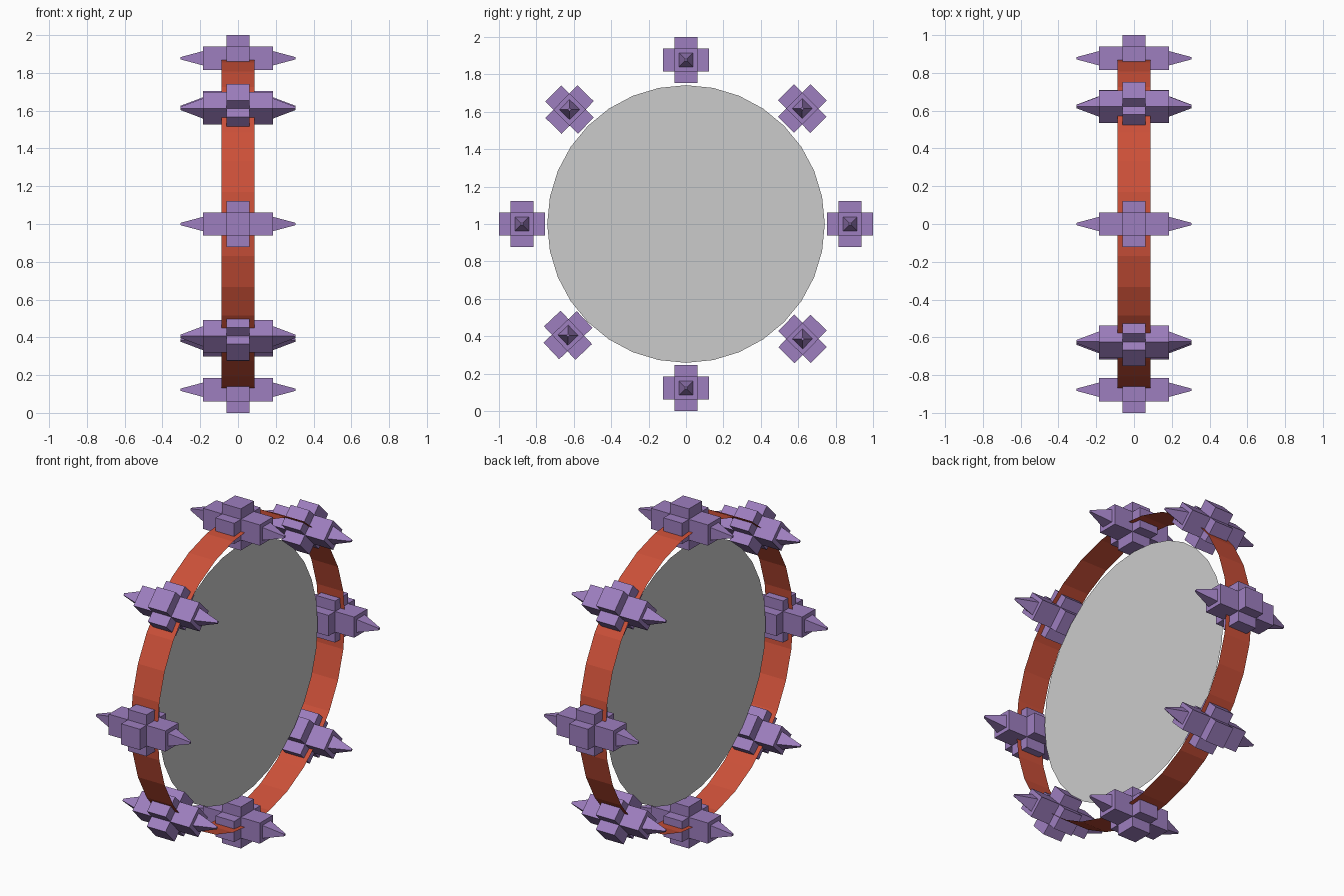
import bpy, bmesh, math
from mathutils import Vector, Matrix

if "Cube" in bpy.data.objects:
    bpy.data.objects.remove(bpy.data.objects["Cube"])

CENTRE = Vector((0, 0, 1))
SIDES = 32


def material(name, rgb):
    m = bpy.data.materials.new(name)
    m.diffuse_color = (*rgb, 1)
    m.use_nodes = True
    m.node_tree.nodes["Principled BSDF"].inputs["Base Color"].default_value = m.diffuse_color
    return m


def finish(bm, name, mat=None):
    mesh = bpy.data.meshes.new(name)
    bm.to_mesh(mesh)
    bm.free()
    if mat:
        mesh.materials.append(mat)
    obj = bpy.data.objects.new(name, mesh)
    bpy.context.collection.objects.link(obj)
    return obj


def circle(bm, radius, filled):
    bmesh.ops.create_circle(bm, cap_ends=filled, segments=SIDES, radius=radius,
                            matrix=Matrix.Rotation(math.pi / 2, 4, 'Y'))


def extrude(bm, face, offset):
    """Extrude one face and return the new end face."""
    new = bmesh.ops.extrude_discrete_faces(bm, faces=[face])['faces'][0]
    bmesh.ops.translate(bm, verts=new.verts, vec=offset)
    return new


def scale_face(face, half):
    """Shrink a square face about its middle to the given half width."""
    c = face.calc_center_median()
    k = half / (max((v.co - c).length for v in face.verts) / math.sqrt(2))
    for v in face.verts:
        v.co = c + (v.co - c) * k


red = material("band_red", (0.60, 0.08, 0.04))
purple = material("stud_purple", (0.34, 0.21, 0.52))

# Thin central disc
bm = bmesh.new()
circle(bm, 0.742, True)
finish(bm, "disc").location = CENTRE

# Open single-sheet rim band
bm = bmesh.new()
circle(bm, 0.873, False)
ext = bmesh.ops.extrude_edge_only(bm, edges=bm.edges[:])['geom']
top = {v for v in ext if isinstance(v, bmesh.types.BMVert)}
for v in bm.verts:
    v.co.x = 0.087 if v in top else -0.087
bmesh.ops.recalc_face_normals(bm, faces=bm.faces)
finish(bm, "rim_band", red).location = CENTRE

# Stud: cube with six arms, the two sideways arms ending in spikes
bm = bmesh.new()
bmesh.ops.create_cube(bm, size=0.122)
for f in bm.faces[:]:
    n = f.normal.copy()
    sideways = abs(n.x) > 0.5
    end = extrude(bm, f, n * (0.124 if sideways else 0.0615))
    if sideways:
        base = extrude(bm, end, Vector())
        scale_face(base, 0.038)
        tip = extrude(bm, base, n * 0.12)
        scale_face(tip, 0.006)
bmesh.ops.recalc_face_normals(bm, faces=bm.faces)
stud = finish(bm, "stud_1", purple)

# Eight studs around the rim: angle, radius
layout = [(0, .8775), (44.8, .876), (90, .8775), (135.5, .873),
          (180, .8775), (223.3, .867), (270, .8775), (315.4, .875)]
for i, (deg, r) in enumerate(layout):
    obj = stud if i == 0 else stud.copy()
    if i:
        obj.name = f"stud_{i + 1}"
        bpy.context.collection.objects.link(obj)
    a = math.radians(deg)
    obj.location = CENTRE + Vector((0, r * math.cos(a), r * math.sin(a)))
    obj.rotation_euler.x = a
